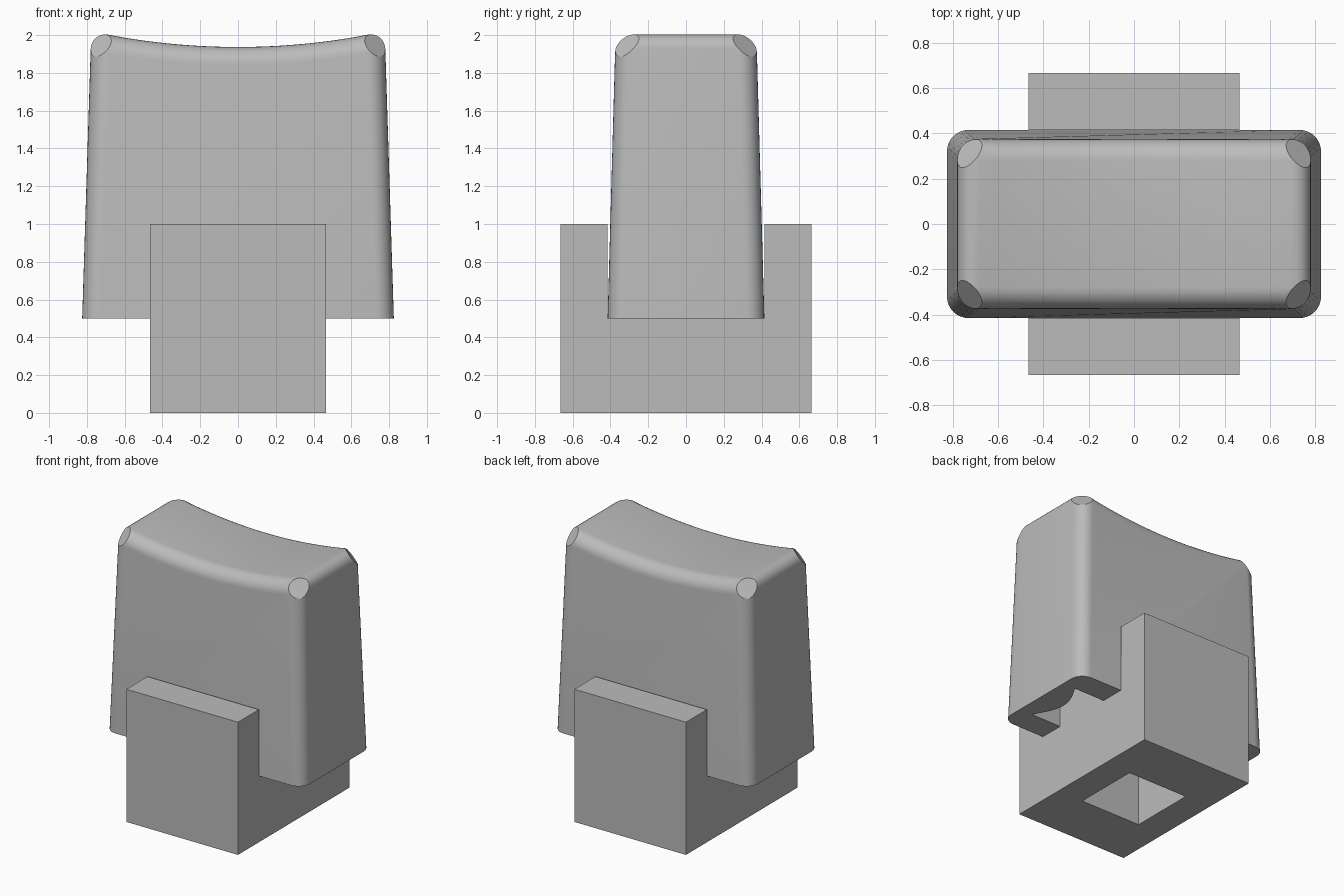
import bpy, bmesh, math
from mathutils import Vector

old = bpy.data.objects.get("Cube")
if old:
    bpy.data.objects.remove(old, do_unlink=True)

grey = bpy.data.materials.new("plain_grey")
grey.use_nodes = True
colour = (0.5, 0.5, 0.5, 1)
grey.diffuse_color = colour
grey.node_tree.nodes["Principled BSDF"].inputs["Base Color"].default_value = colour


def to_object(name, bm):
    bmesh.ops.recalc_face_normals(bm, faces=bm.faces)
    mesh = bpy.data.meshes.new(name)
    bm.to_mesh(mesh)
    bm.free()
    mesh.materials.append(grey)
    obj = bpy.data.objects.new(name, mesh)
    bpy.context.collection.objects.link(obj)
    return obj


def prism(points, depth):
    """Extrude a closed 3D outline along a vector."""
    bm = bmesh.new()
    face = bm.faces.new([bm.verts.new(p) for p in points])
    new = bmesh.ops.extrude_face_region(bm, geom=[face])["geom"]
    verts = [v for v in new if isinstance(v, bmesh.types.BMVert)]
    bmesh.ops.translate(bm, verts=verts, vec=depth)
    bmesh.ops.recalc_face_normals(bm, faces=bm.faces)
    return bm


def cut(target, cutter):
    mod = target.modifiers.new("cut", "BOOLEAN")
    mod.operation = "DIFFERENCE"
    mod.solver = "EXACT"
    mod.object = cutter
    bpy.context.view_layer.objects.active = target
    bpy.ops.object.modifier_apply(modifier=mod.name)
    bpy.data.objects.remove(cutter, do_unlink=True)


# Base block: U-shaped cradle with a square socket underneath
BX, BY, SLOT, FLOOR = 0.465, 0.665, 0.415, 0.5
half = [(BY, 0), (BY, 1), (SLOT, 1), (SLOT, FLOOR)]
outline = half + [(-y, z) for y, z in reversed(half)]
base = to_object("cradle_block", prism([(-BX, y, z) for y, z in outline], (2 * BX, 0, 0)))
square = [(-1, -1), (1, -1), (1, 1), (-1, 1)]
socket = prism([(x * 0.25, y * 0.25, -0.1) for x, y in square], (0, 0, 0.7))
cut(base, to_object("socket_cutter", socket))

# Cap: tapered body with a dished top
TOP_X, TOP_Y, BOT_X = 0.777, 0.373, 0.825
xs = [TOP_X] + [0.62 - 1.24 * i / 20 for i in range(21)] + [-TOP_X]
front = [(-BOT_X, -1, FLOOR), (BOT_X, -1, FLOOR)]
front += [(x, -1, 1.937 + 0.137 * x * x) for x in xs]
bm = prism(front, (0, 2, 0))
for v in bm.verts:
    v.co.y *= SLOT + (TOP_Y - SLOT) * (v.co.z - FLOOR) / 1.5

# Round the upright corners and the rim
rim = []
for e in bm.edges:
    a, b = e.verts
    on_top = min(a.co.z, b.co.z) > FLOOR + 0.1
    upright = abs(a.co.z - b.co.z) > 1
    crossing = a.co.y * b.co.y < 0
    at_end = min(abs(a.co.x), abs(b.co.x)) > 0.7
    if upright or (on_top and (not crossing or at_end)):
        rim.append(e)
bmesh.ops.bevel(bm, geom=rim, offset=0.095, segments=8, profile=0.5,
                affect="EDGES", clamp_overlap=False)

# Flat facets on the four top corners
for sx, sy in square:
    bmesh.ops.bisect_plane(
        bm, geom=bm.verts[:] + bm.edges[:] + bm.faces[:], dist=1e-5,
        plane_co=Vector((sx * 0.725, sy * 0.317, 1.945)),
        plane_no=Vector((sx, sy, 1)).normalized(), clear_outer=True)
    bmesh.ops.holes_fill(bm, edges=[e for e in bm.edges if e.is_boundary])
cap = to_object("cap", bm)

# Pockets under both ends of the cap, with a bowed outer wall
for side in (-1, 1):
    arc = [(0.72 - 0.09 * math.cos(math.pi * t / 16), 0.23 * t / 8) for t in range(-8, 9)]
    pocket = [(BX, 0.23), (BX, -0.23)] + arc
    cutter = prism([(side * x, y, 0.4) for x, y in pocket], (0, 0, 0.6))
    cut(cap, to_object("pocket_cutter", cutter))

bpy.ops.object.select_all(action="DESELECT")
cap.select_set(True)
bpy.context.view_layer.objects.active = cap
bpy.ops.object.shade_smooth_by_angle(angle=math.radians(20))
